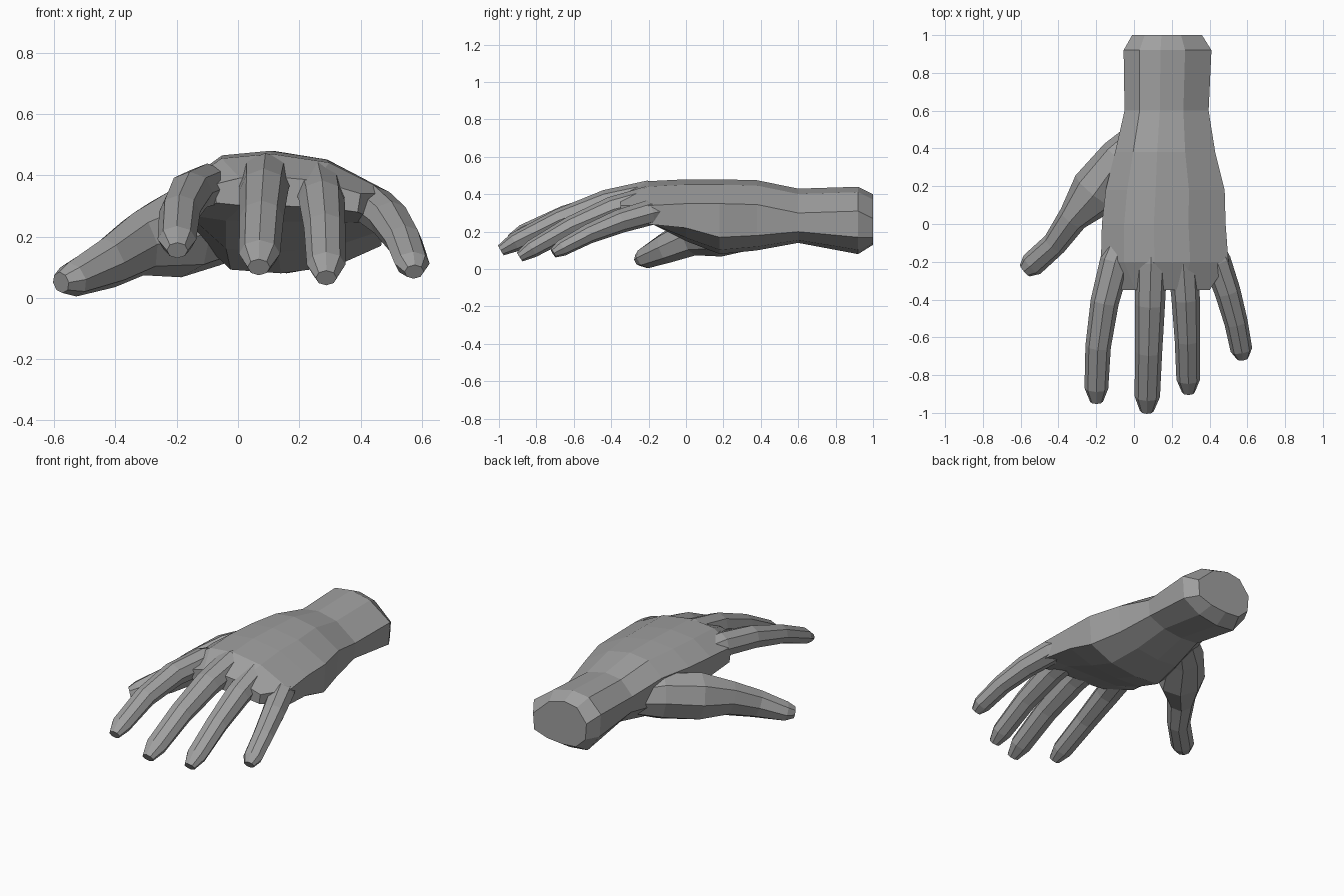
import bpy, bmesh, math
from mathutils import Vector

if "Cube" in bpy.data.objects:
    bpy.data.objects.remove(bpy.data.objects["Cube"])

skin = bpy.data.materials.new("grey skin")
skin.diffuse_color = (0.35, 0.35, 0.35, 1)
skin.use_nodes = True
skin.node_tree.nodes["Principled BSDF"].inputs["Base Color"].default_value = skin.diffuse_color
KNUCKLE_Y = -.2


def loft(name, rings):
    """Skin a list of equal-sized point rings and cap both ends."""
    bm = bmesh.new()
    loops = [[bm.verts.new(p) for p in ring] for ring in rings]
    n = len(loops[0])
    for a, b in zip(loops, loops[1:]):
        for i in range(n):
            j = (i + 1) % n
            bm.faces.new((a[i], a[j], b[j], b[i]))
    bm.faces.new(loops[0])
    bm.faces.new(loops[-1])
    bmesh.ops.recalc_face_normals(bm, faces=bm.faces)
    mesh = bpy.data.meshes.new(name)
    bm.to_mesh(mesh)
    bm.free()
    mesh.materials.append(skin)
    obj = bpy.data.objects.new(name, mesh)
    bpy.context.collection.objects.link(obj)
    return obj


def mix(a, b, t):
    return a + (b - a) * t


def palm_ring(y, xl, xr, top, side, low):
    """Arched ten-point slice; the little-finger side sits a bit lower."""
    left = max(top - .1, side + .06)
    right, right_low = left - .03, side - .03
    shape = [(0, left), (.18, mix(left, top, .85)), (.42, top),
             (.7, mix(right, top, .78)), (1, right), (.98, right_low),
             (.74, mix(right_low, low, .75)), (.46, low),
             (.2, mix(side, low, .9)), (.02, side)]
    return [(mix(xl, xr, t), y, z) for t, z in shape]


def digit(name, pts, sizes, sides=8):
    """Faceted tube along points, sizes are (half width, half height)."""
    rings = []
    for i, (p, (w, h)) in enumerate(zip(pts, sizes)):
        tangent = (pts[min(i + 1, len(pts) - 1)] - pts[max(i - 1, 0)]).normalized()
        side = tangent.cross(Vector((0, 0, 1))).normalized()
        up = side.cross(tangent)
        rings.append([p + side * w * math.cos(a) + up * h * math.sin(a)
                      for a in (math.tau * k / sides for k in range(sides))])
    return loft(name, rings)


def finger(name, base, middle, tip, width):
    """Smooth arc through three joints with a shared taper."""
    base = Vector((base[0], KNUCKLE_Y, base[1]))
    middle, tip = Vector(middle), Vector(tip)
    taper = ((-.25, .9, .7), (0, 1.08, .98), (.3, 1, .92),
             (.62, .9, .76), (.91, .84, .64), (1, .46, .38))
    pts = [base * (2 * (t - .5) * (t - 1)) + middle * (4 * t * (1 - t))
           + tip * (2 * t * (t - .5)) for t, w, h in taper]
    return digit(name, pts, [(w * width, h * width) for t, w, h in taper])


# Wrist and palm, from the cut end to the finger webs
hand = loft("hand", [palm_ring(*s) for s in (
    (1.0, -.01, .36, .40, .20, .13),
    (.92, -.055, .41, .44, .20, .08),
    (.60, -.05, .395, .43, .23, .14),
    (.38, -.10, .43, .475, .21, .10),
    (.18, -.15, .48, .48, .20, .08),
    (0, -.17, .485, .48, .25, .15),
    (-.20, -.175, .50, .47, .27, .25),
    (-.35, -.08, .40, .395, .31, .30))])

# Four fingers
digits = [
    finger("index_finger", (-.1, .365), (-.18, -.56, .31), (-.198, -.94, .155), .075),
    finger("middle_finger", (.09, .395), (.08, -.58, .30), (.068, -.99, .10), .08),
    finger("ring_finger", (.26, .37), (.28, -.53, .265), (.288, -.89, .065), .075),
    finger("little_finger", (.44, .30), (.525, -.46, .215), (.575, -.71, .085), .069),
]

# Thumb with its fleshy base running into the wrist
thumb_path = ((.06, .48, .25, .09, .10), (-.07, .35, .245, .115, .14),
              (-.20, .17, .21, .14, .145), (-.325, .03, .175, .08, .105),
              (-.42, -.105, .115, .066, .085), (-.54, -.215, .06, .066, .058),
              (-.578, -.247, .05, .04, .035))
digits.append(digit("thumb", [Vector(p[:3]) for p in thumb_path],
                    [p[3:] for p in thumb_path]))

# Fuse everything into one faceted skin
for d in digits:
    fuse = hand.modifiers.new("fuse_" + d.name, 'BOOLEAN')
    fuse.operation = 'UNION'
    fuse.solver = 'EXACT'
    fuse.object = d
bpy.context.view_layer.objects.active = hand
hand.select_set(True)
for m in list(hand.modifiers):
    bpy.ops.object.modifier_apply(modifier=m.name)
for d in digits:
    bpy.data.objects.remove(d)
